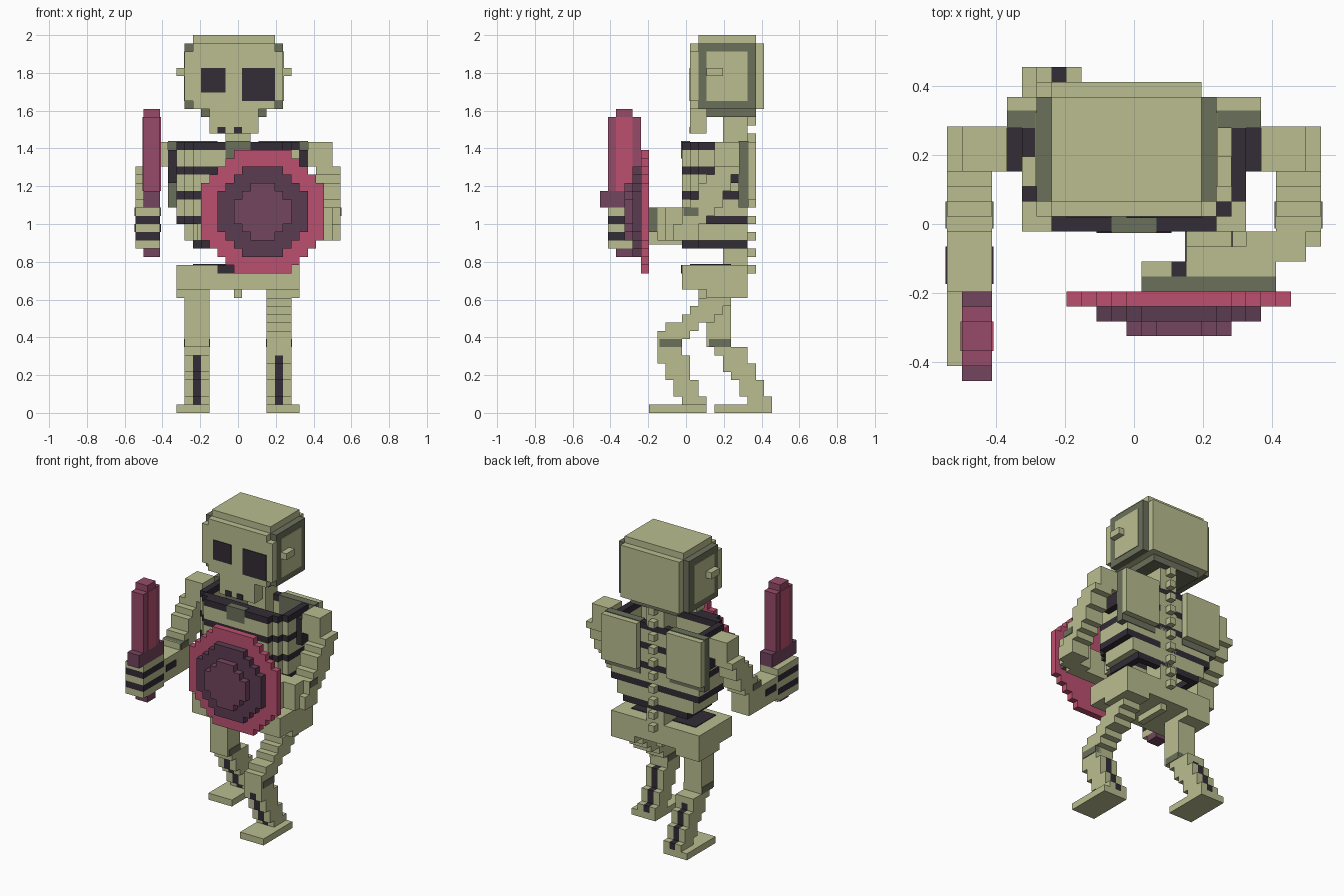
import bpy, bmesh

if "Cube" in bpy.data.objects:
    bpy.data.objects.remove(bpy.data.objects["Cube"])

V = 2 / 46          # size of one block
E = 0.1             # thickness of painted plates, in blocks


def lin(c):
    c /= 255
    return c / 12.92 if c <= 0.04045 else ((c + 0.055) / 1.055) ** 2.4


PALETTE = {
    "bone": (186, 190, 143), "shadow_bone": (107, 112, 91), "black": (51, 44, 54),
    "pink": (188, 80, 111), "dull_pink": (151, 75, 104),
    "purple": (115, 69, 95), "dark_purple": (91, 60, 81),
}
NAMES = list(PALETTE)
MATS = []
for name, rgb in PALETTE.items():
    m = bpy.data.materials.new(name)
    m.use_nodes = True
    col = tuple(lin(c) for c in rgb) + (1,)
    m.diffuse_color = col
    bsdf = m.node_tree.nodes["Principled BSDF"]
    bsdf.inputs["Base Color"].default_value = col
    bsdf.inputs["Roughness"].default_value = 0.9
    MATS.append(m)


def part(name, *boxes):
    """One object from boxes (colour, x0, x1, y0, y1, z0, z1) in block units."""
    bm = bmesh.new()
    for col, x0, x1, y0, y1, z0, z1 in boxes:
        geo = bmesh.ops.create_cube(bm, size=1)["verts"]
        for v in geo:
            v.co.x = ((x1 if v.co.x > 0 else x0) - 12.5) * V
            v.co.y = ((y1 if v.co.y > 0 else y0) - 10.5) * V
            v.co.z = (z1 if v.co.z > 0 else z0) * V
        for f in {f for v in geo for f in v.link_faces}:
            f.material_index = NAMES.index(col)
    me = bpy.data.meshes.new(name)
    bm.to_mesh(me)
    bm.free()
    for m in MATS:
        me.materials.append(m)
    ob = bpy.data.objects.new(name, me)
    bpy.context.collection.objects.link(ob)
    return ob


B, S, K = "bone", "shadow_bone", "black"

# Skull: core, cap, shaded rims, side panels
part("skull",
     (B, 7, 17, 11, 20, 37, 45), (B, 7, 17, 12, 19, 45, 46),
     (B, 6, 18, 11, 12, 38, 44),
     (S, 6, 18, 12, 19, 44, 44.98), (S, 6, 18, 12, 19, 37.02, 38),
     (S, 6, 18, 12, 19, 38, 44),
     (B, 6 - E, 18 + E, 13, 18, 38, 44),
     (S, 8, 16, 13, 19, 36, 37))
part("ears", (B, 5, 6, 13, 15, 41, 42), (B, 18, 19, 13, 15, 41, 42))
part("eyes", (K, 8, 11, 11 - E, 11, 39, 42), (K, 13, 17, 11 - E, 11, 38, 42))
part("jaw", (B, 9, 15, 11, 13, 34, 37),
     (K, 10, 11, 11 - E, 11, 34, 34.8), (K, 12, 13, 11 - E, 11, 34, 34.8))

# Spine with knobs down the back
part("spine", (B, 11, 14, 15, 18, 18, 36),
     *[(B, 12, 13, 18, 19, k, k + 1) for k in range(17, 36, 2)])


# Rib cage: hollow rings, one black gap for every pair of bone rows
def ring(col, inset, z0, z1):
    a, b = 5 + inset, 20 - inset
    return [(col, 7 + inset / 2, 18 - inset / 2, 10, 11, z0, z1),
            (col, a + 1, b - 1, 11, 12, z0, z1),
            (col, a, a + 1, 12, 17, z0, z1), (col, b - 1, b, 12, 17, z0, z1),
            (col, a, b, 17, 18, z0, z1)]


ribs = []
for gap in (32, 29, 26, 23, 20):
    inset = 2 if gap == 20 else 0
    ribs += ring(K, inset, gap, gap + 1)
    if gap > 20:
        ribs += ring(B, 1 if gap == 23 else 0, gap - 2, gap)
part("rib_cage", *ribs)
part("breastbone", (S, 11, 14, 10 - E, 11, 31, 33 + E))

# Shoulder blades and shoulder sockets
for side, x0, sx in (("right", 4, 4), ("left", 15, 20)):
    part(side + "_shoulder_blade",
         (S, x0, x0 + 6, 17 - E, 18 + E, 25, 33 + E),
         (B, x0, x0 + 6, 18 + E, 19, 26, 33))
    part(side + "_shoulder_socket", (K, sx, sx + 1, 14, 17, 28, 32))

# Pelvis
part("pelvis", (B, 5, 20, 13, 18, 15, 18), (B, 5, 20, 10, 13, 15, 18),
     (B, 5, 9, 13, 18, 14, 15), (B, 16, 20, 13, 18, 14, 15),
     (B, 12, 13, 12, 17, 14, 15), (B, 9, 16, 17, 18, 16, 18),
     (K, 10, 15, 10 - E, 10, 17, 18), (K, 7, 18, 11, 16, 18, 18 + E))


# Legs: one slab per row (depth range), shins split by a black centre line
def leg(side, x, foot_x, foot_y, rows):
    boxes = [(B, foot_x, foot_x + 4, foot_y, foot_y + 7, 0, 1)]
    for i, (y0, y1) in enumerate(rows):
        k = i + 1
        if k <= 6:
            boxes += [(B, x, x + 1, y0, y1, k, k + 1), (K, x + 1, x + 2, y0, y1, k, k + 1),
                      (B, x + 2, x + 3, y0, y1, k, k + 1)]
        else:
            boxes.append((B, x, x + 3, y0, y1, k, k + 1))
    y0, y1 = rows[7]
    boxes.append((S, x - E, x + 3 + E, y0 + 0.3, y1, 8, 9))
    part(side + "_leg", *boxes)


leg("left", 16, 16, 6, [(10, 13), (9, 12), (9, 12), (8, 11), (8, 11), (7, 11), (7, 10),
                        (7, 10), (7, 11), (8, 12), (10, 14), (11, 15), (12, 16), (13, 17)])
leg("right", 6, 5, 14, [(18, 21), (17, 20), (17, 20), (16, 19), (15, 19), (15, 18), (14, 18),
                        (13, 16)] + [(13, 16)] * 6)


# Upper arms: shoulder block, then slabs stepping forward to the elbow
def upper_arm(side, x, dx):
    steps = [(14, 17), (13, 16), (12, 16), (12, 15), (11, 15), (10, 14), (10, 13), (9, 12)]
    part(side + "_upper_arm", (B, x, x + 3, 14, 17, 29.98, 33),
         *[(B, x + dx, x + dx + 3, y0, y1, 29 - i, 30 - i) for i, (y0, y1) in enumerate(steps)],
         (S, x + dx - E, x + dx + 3 + E, 10.2, 12, 24, 25))


upper_arm("right", 1, -1)
upper_arm("left", 21, 1)

# Right forearm and banded fist
part("right_forearm", (B, 0, 3, 6, 13, 20.5, 24),
     (K, -E, 3 + E, 6.5, 9, 22, 23))
part("right_fist",
     *[(K if k in (21, 23) else B, 0, 3, 1, 6, k, k + 1) for k in range(20, 25)])

# Left forearm reaching across to the shield strap
part("left_forearm", (B, 22, 25, 9, 12, 21, 23), (B, 20, 24, 8, 10, 21, 25),
     (B, 16, 22, 7, 9, 21, 25), (K, 15, 16, 7, 8, 21, 25), (B, 13, 15, 7, 8, 21, 25))
part("shield_strap", (S, 13, 22, 6, 7, 22, 25))

# Sword
part("sword_blade", ("dull_pink", 1, 3, 1, 5, 27, 36), ("dull_pink", 1, 3, 2, 4, 36, 37),
     ("pink", 1 - E, 3 + E, 2, 4, 27, 36))
part("sword_guard", ("purple", 1, 3, 0, 6, 25, 27))
part("sword_grip", ("purple", 1, 3, 2, 4, 19, 20))


# Shield: three stepped round plates
def disc(name, col, r, limit, y0):
    boxes = []
    for d in range(-r, r + 1):
        w = max(x for x in range(r + 1) if x * x + d * d < limit)
        boxes.append((col, 15 - w, 16 + w, y0, y0 + 1, 24 + d, 25 + d))
    part(name, *boxes)


disc("shield_rim", "pink", 7, 60, 5)
disc("shield_plate", "dark_purple", 5, 30, 4)
disc("shield_boss", "purple", 3, 11, 3)
